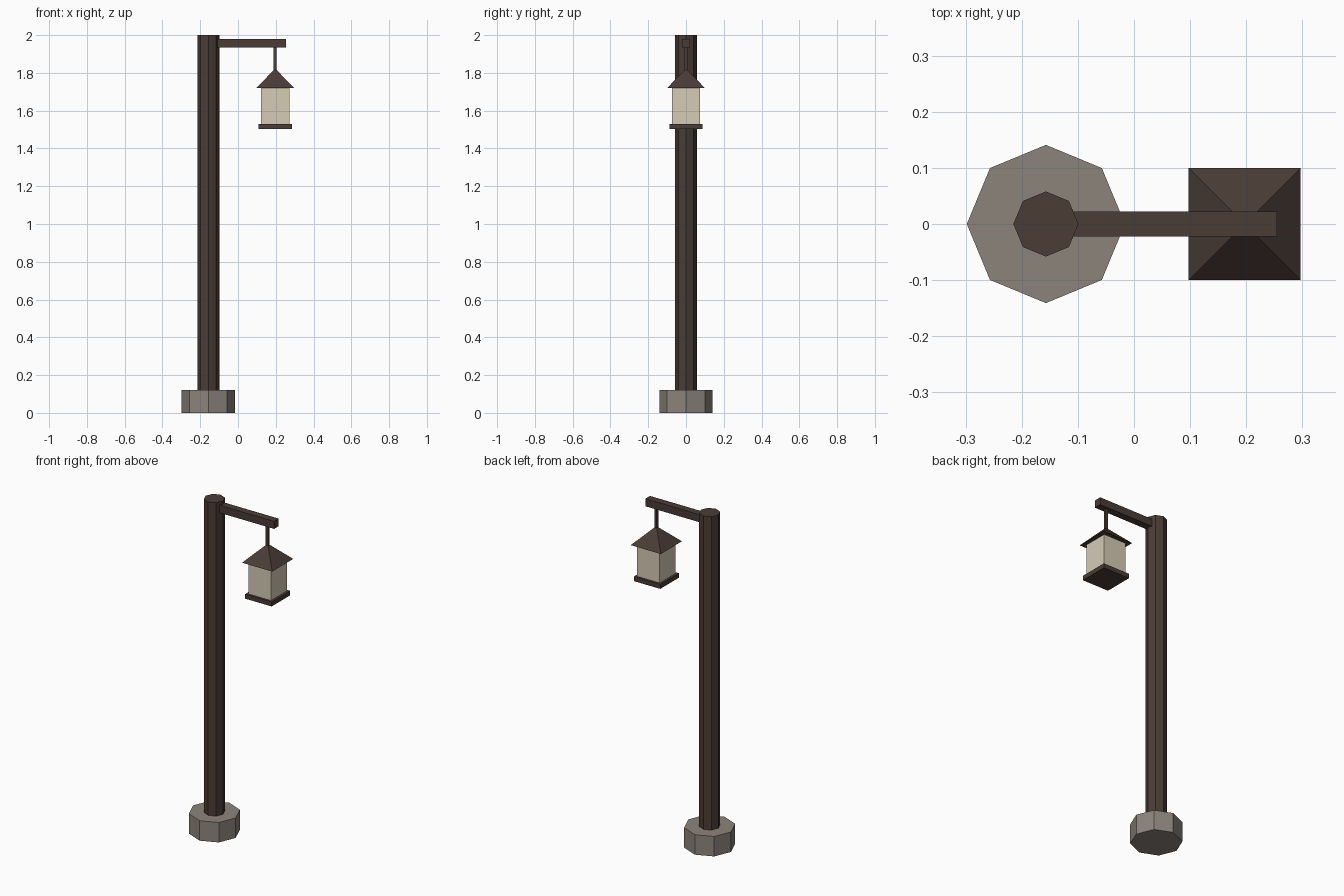
import bpy
import math

if "Cube" in bpy.data.objects:
    bpy.data.objects.remove(bpy.data.objects["Cube"], do_unlink=True)


def make_material(name, rgb):
    mat = bpy.data.materials.new(name)
    mat.use_nodes = True
    color = (*rgb, 1.0)
    mat.diffuse_color = color
    mat.node_tree.nodes["Principled BSDF"].inputs["Base Color"].default_value = color
    return mat


wood = make_material("dark_wood", (0.069, 0.045, 0.037))
stone = make_material("grey_stone", (0.262, 0.231, 0.198))
glass = make_material("cream_glass", (0.67, 0.60, 0.46))


def finish(name, mat):
    obj = bpy.context.object
    obj.name = name
    obj.data.name = name
    obj.data.materials.append(mat)
    return obj


def prism(name, mat, x, sides, r_low, r_top, z0, z1, turn=0.0):
    """Upright prism or pyramid between two heights."""
    bpy.ops.mesh.primitive_cone_add(
        vertices=sides, radius1=r_low, radius2=r_top, depth=z1 - z0,
        location=(x, 0, (z0 + z1) / 2), rotation=(0, 0, turn))
    bpy.ops.object.transform_apply(location=False, rotation=True, scale=True)
    return finish(name, mat)


def box(name, mat, x0, x1, half_y, z0, z1):
    bpy.ops.mesh.primitive_cube_add(
        size=1, location=((x0 + x1) / 2, 0, (z0 + z1) / 2))
    bpy.context.object.scale = (x1 - x0, 2 * half_y, z1 - z0)
    bpy.ops.object.transform_apply(location=False, rotation=False, scale=True)
    return finish(name, mat)


def square_box(name, mat, x, half, z0, z1):
    return box(name, mat, x - half, x + half, half, z0, z1)


POST_X = -0.157
LAMP_X = 0.197

# Octagonal foot and post
prism("stone_base", stone, POST_X, 8, 0.141, 0.141, 0, 0.12)
prism("post", wood, POST_X, 8, 0.058, 0.058, 0.004, 2.0)

# Side arm and hanger
box("arm", wood, POST_X, 0.255, 0.022, 1.935, 1.98)
square_box("hanger", wood, LAMP_X, 0.008, 1.80, 1.94)

# Lantern
prism("lantern_roof", wood, LAMP_X, 4, 0.1 * math.sqrt(2), 0, 1.72, 1.823, math.pi / 4)
square_box("lantern_glass", glass, LAMP_X, 0.075, 1.525, 1.722)
square_box("lantern_floor", wood, LAMP_X, 0.088, 1.503, 1.53)
